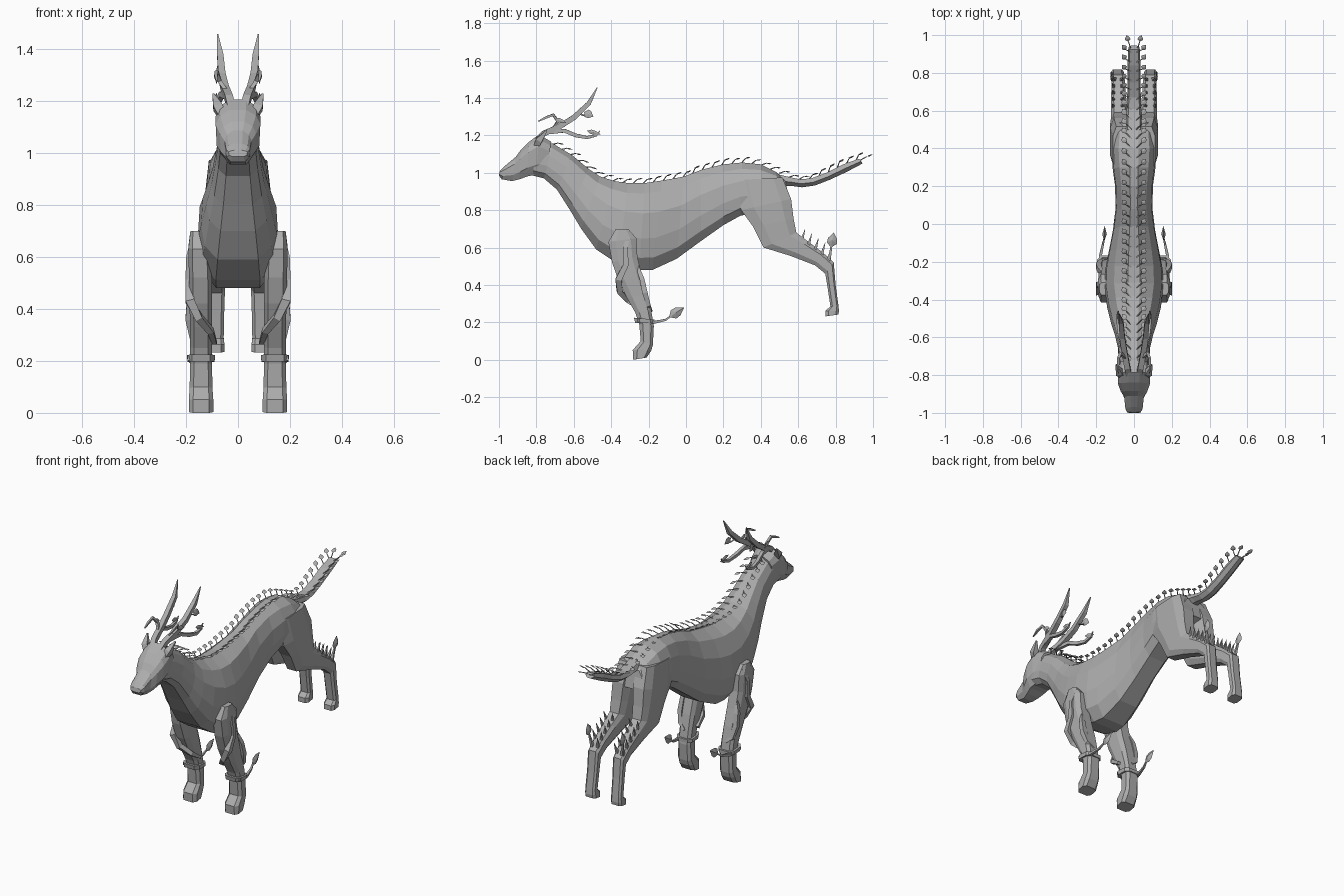
import bpy, bmesh, math
from mathutils import Vector as V

grey = bpy.data.materials.new("stone grey")
grey.diffuse_color = (0.42, 0.42, 0.42, 1)


def finish(name, bm):
    bmesh.ops.recalc_face_normals(bm, faces=bm.faces)
    me = bpy.data.meshes.new(name)
    bm.to_mesh(me)
    bm.free()
    me.materials.append(grey)
    ob = bpy.data.objects.new(name, me)
    bpy.context.collection.objects.link(ob)


def skin(bm, rings):
    """Bridge rings of points and cap both ends."""
    vs = [[bm.verts.new(p) for p in r] for r in rings]
    n = len(vs[0])
    for a, b in zip(vs, vs[1:]):
        for i in range(n):
            j = (i + 1) % n
            bm.faces.new((a[i], a[j], b[j], b[i]))
    bm.faces.new(vs[0])
    bm.faces.new(vs[-1])


def loft(bm, secs, profile, side=1):
    """Sections run from point a to point b in the yz plane, about x = cx."""
    rings = []
    for ay, az, by, bz, cx, w in secs:
        half = [(ay + (by - ay) * t, az + (bz - az) * t, w * f) for t, f in profile]
        right = [V((side * (cx + x), y, z)) for y, z, x in half]
        left = [V((side * (cx - x), y, z)) for y, z, x in reversed(half)]
        rings.append(right + left)
    skin(bm, rings)


def tube(bm, pts, radii, n=4):
    pts = [V(p) for p in pts]
    rings = []
    for i, p in enumerate(pts):
        d = (pts[min(i + 1, len(pts) - 1)] - pts[max(i - 1, 0)]).normalized()
        u = d.cross(V((1, 0, 0)) if abs(d.x) < 0.9 else V((0, 0, 1))).normalized()
        v = d.cross(u)
        rings.append([p + radii[i] * (math.cos(k * math.tau / n + .785) * u +
                                      math.sin(k * math.tau / n + .785) * v) for k in range(n)])
    skin(bm, rings)


def leaf(bm, base, tip, across, w, thick=0.004):
    """Thin faceted leaf from base to tip."""
    base, tip = V(base), V(tip)
    d = tip - base
    s = V(across)
    s = (s - d * (s.dot(d) / d.dot(d))).normalized()
    nrm = d.cross(s).normalized()
    rim = [base, base + d * .3 + s * w, base + d * .6 + s * w * .9, tip,
           base + d * .6 - s * w * .9, base + d * .3 - s * w]
    rim = [bm.verts.new(p) for p in rim]
    for k in (1, -1):
        c = bm.verts.new(base + d * .45 + nrm * thick * k)
        for i in range(6):
            bm.faces.new((rim[i], rim[(i + 1) % 6], c))


# torso and neck
trunk = [(0, .55), (.14, .9), (.36, 1), (.65, .95), (.88, .68), (1, .2)]
body = [(-.82, .985, -.80, 1.17, 0, .08), (-.76, .97, -.71, 1.155, 0, .077),
        (-.69, .91, -.61, 1.095, 0, .084), (-.62, .80, -.52, 1.02, 0, .102),
        (-.56, .70, -.46, .98, 0, .122), (-.48, .59, -.38, .955, 0, .142),
        (-.36, .51, -.31, .945, 0, .155), (-.25, .48, -.22, .945, 0, .152),
        (-.18, .48, -.13, .958, 0, .137), (-.05, .54, -.01, .98, 0, .112),
        (.08, .635, .08, 1.015, 0, .098), (.20, .72, .20, 1.045, 0, .10),
        (.29, .77, .30, 1.055, 0, .113), (.40, .79, .40, 1.045, 0, .12),
        (.51, .82, .48, 1.005, 0, .112), (.555, .84, .53, .965, 0, .08)]
bm = bmesh.new()
loft(bm, body, trunk)
finish("torso", bm)

# head and snout
bm = bmesh.new()
loft(bm, [(-1, .985, -.995, 1.01, 0, .036), (-.985, .965, -.97, 1.035, 0, .046),
          (-.93, .955, -.91, 1.085, 0, .052), (-.89, .965, -.885, 1.12, 0, .07),
          (-.85, .98, -.84, 1.165, 0, .086), (-.80, .99, -.785, 1.205, 0, .086),
          (-.75, 1.0, -.72, 1.165, 0, .072)],
     [(0, .6), (.25, .95), (.7, 1), (.88, .8), (1, .35)])
finish("head", bm)

# tail
tail = [(.48, .93, .50, .99, 0, .045), (.56, .93, .56, .975, 0, .042),
        (.62, .922, .61, .965, 0, .038), (.69, .932, .67, .97, 0, .036),
        (.77, .963, .75, 1.0, 0, .034), (.86, 1.005, .84, 1.045, 0, .034),
        (.945, 1.05, .925, 1.075, 0, .03)]
bm = bmesh.new()
loft(bm, tail, [(0, .4), (.45, 1), (1, .75)])
finish("tail", bm)

# paired leaves on stalks along neck, back and tail
line = [V((0, s[2], s[3])) for s in body[1:-2] + tail[1:]]
bm = bmesh.new()
left = 0.0
for a, b in zip(line, line[1:]):
    d = (b - a).normalized()
    up = V((0, -d.z, d.y))
    while left < (b - a).length:
        p = a + d * left
        for s in (-1, 1):
            mid = p + V((s * .042, 0, 0)) + d * .022 + up * .018
            tube(bm, [p + V((s * .012, 0, 0)) - up * .004, mid], [.004, .003], 3)
            leaf(bm, mid, mid + V((s * .022, 0, 0)) + d * .03 + up * .008, (1, -.8 * s, 0), .014)
        left += .054
    left -= (b - a).length
for s in (-1, 1):
    tube(bm, [(s * .015, .92, 1.06), (s * .03, .965, 1.085)], [.004, .003], 3)
    leaf(bm, (s * .03, .965, 1.085), (s * .038, 1, 1.1), (1, 0, 0), .014)
finish("back_leaves", bm)

limb = [(0, .65), (.25, 1), (.8, 1), (1, .65)]
for s, tag in ((1, "right"), (-1, "left")):
    # ear
    bm = bmesh.new()
    tube(bm, [(s * .06, -.80, 1.14), (s * .078, -.785, 1.175), (s * .095, -.745, 1.225)],
         [.02, .025, .005])
    finish(tag + "_ear", bm)

    # antler: main beam, lower tine, front curl and leaves
    bm = bmesh.new()
    tube(bm, [(s * .02, -.82, 1.15), (s * .035, -.76, 1.21), (s * .05, -.68, 1.245),
              (s * .062, -.60, 1.295), (s * .068, -.52, 1.37), (s * .078, -.475, 1.455)],
         [.022, .021, .021, .02, .017, .003])
    tube(bm, [(s * .04, -.74, 1.215), (s * .062, -.65, 1.225), (s * .075, -.59, 1.20),
              (s * .083, -.53, 1.188), (s * .085, -.48, 1.2), (s * .083, -.46, 1.225)],
         [.014, .014, .014, .012, .009, .003])
    tube(bm, [(s * .045, -.71, 1.235), (s * .07, -.685, 1.275), (s * .082, -.71, 1.31),
              (s * .085, -.75, 1.295), (s * .082, -.79, 1.275)], [.01, .011, .01, .009, .004])
    leaf(bm, (s * .08, -.70, 1.29), (s * .084, -.64, 1.265), (0, .3, 1), .012)
    tube(bm, [(s * .063, -.57, 1.315), (s * .075, -.53, 1.30)], [.006, .004], 3)
    leaf(bm, (s * .075, -.545, 1.325), (s * .085, -.495, 1.30), (0, .4, 1), .022)
    leaf(bm, (s * .08, -.53, 1.225), (s * .088, -.455, 1.205), (0, .3, 1), .012)
    finish(tag + "_antler", bm)

    # front leg with hoof
    bm = bmesh.new()
    loft(bm, [(-.375, .70, -.31, .70, .155, .028), (-.415, .63, -.265, .65, .148, .042),
              (-.395, .52, -.26, .55, .145, .044), (-.36, .42, -.235, .45, .143, .044),
              (-.315, .33, -.205, .35, .142, .042), (-.27, .25, -.185, .26, .142, .042),
              (-.25, .19, -.172, .18, .142, .042), (-.242, .10, -.177, .08, .142, .044),
              (-.285, .052, -.185, .05, .142, .047), (-.282, 0, -.21, .012, .142, .047)], limb, s)
    finish(tag + "_front_leg", bm)

    # vine twisting down the leg, cuff and long leaf
    bm = bmesh.new()
    tube(bm, [(s * .17, -.30, .68), (s * .186, -.325, .60), (s * .188, -.32, .51),
              (s * .185, -.36, .43), (s * .15, -.355, .365), (s * .105, -.31, .315),
              (s * .09, -.24, .27)], [.012, .018, .02, .024, .02, .017, .012])
    tube(bm, [(s * .16, -.27, .53), (s * .184, -.235, .43), (s * .188, -.22, .36),
              (s * .175, -.20, .29), (s * .14, -.185, .26)], [.008, .018, .02, .015, .008])
    loft(bm, [(-.278, .225, -.168, .215, .142, .054), (-.272, .198, -.168, .195, .142, .052)], limb, s)
    tube(bm, [(s * .185, -.26, .21), (s * .178, -.17, .20), (s * .165, -.11, .213),
              (s * .157, -.075, .238)], [.012, .011, .008, .005])
    leaf(bm, (s * .157, -.09, .228), (s * .155, -.01, .28), (0, -.5, 1), .027, .012)
    finish(tag + "_leg_vine", bm)

    # hind leg with haunch, hock and hoof
    bm = bmesh.new()
    loft(bm, [(.27, .96, .515, .975, .06, .052), (.295, .80, .562, .86, .07, .056),
              (.36, .71, .575, .755, .074, .052), (.415, .60, .59, .68, .076, .047),
              (.56, .555, .65, .635, .08, .042), (.69, .505, .73, .575, .083, .037),
              (.745, .46, .79, .52, .085, .035), (.758, .38, .80, .40, .086, .033),
              (.772, .285, .815, .29, .088, .033), (.745, .262, .818, .262, .088, .036),
              (.745, .232, .815, .242, .088, .036)], limb, s)
    finish(tag + "_hind_leg", bm)

    # thorns and leaf above the hock
    bm = bmesh.new()
    for i in range(5):
        y, z = .615 + .036 * i, .645 - .024 * i
        for x in (.068, .104):
            tube(bm, [(s * x, y, z - .02), (s * (x + .012 * (1 if x > .09 else -1)), y + .022, z + .055)],
                 [.014, .001])
    tube(bm, [(s * .1, .765, .53), (s * .115, .778, .61)], [.012, .006])
    leaf(bm, (s * .115, .775, .60), (s * .118, .79, .68), (0, 1, 0), .027, .01)
    finish(tag + "_hock_thorns", bm)
